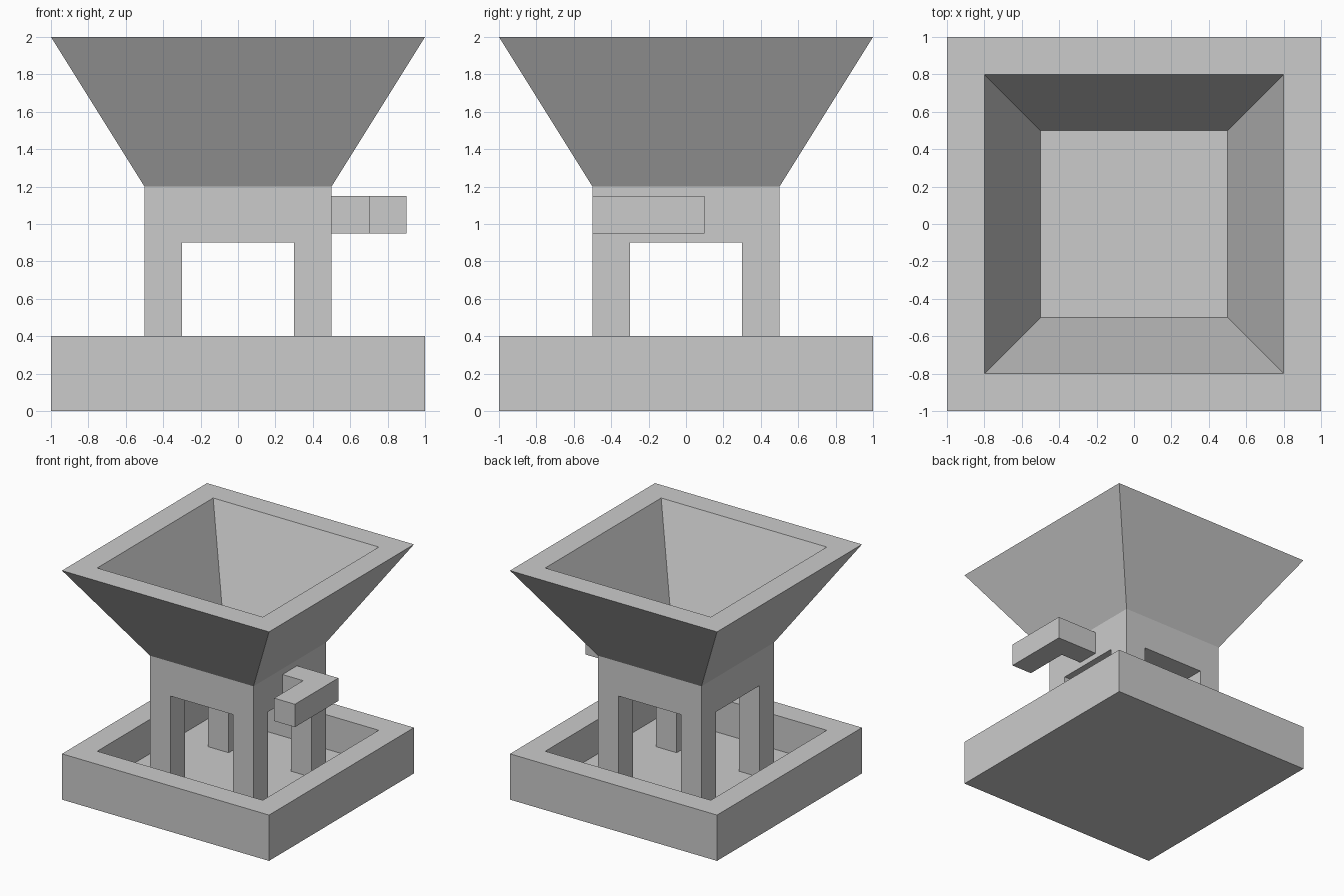
import bpy
import bmesh

if "Cube" in bpy.data.objects:
    bpy.data.objects.remove(bpy.data.objects["Cube"])


def finish(bm, name):
    bmesh.ops.remove_doubles(bm, verts=bm.verts, dist=1e-4)
    bmesh.ops.recalc_face_normals(bm, faces=bm.faces)
    bmesh.ops.dissolve_limit(bm, angle_limit=0.01, verts=bm.verts, edges=bm.edges)
    mesh = bpy.data.meshes.new(name)
    bm.to_mesh(mesh)
    bm.free()
    obj = bpy.data.objects.new(name, mesh)
    bpy.context.collection.objects.link(obj)
    return obj


def square_shell(name, profile, capped):
    """Skin square rings given as (half width, z)."""
    bm = bmesh.new()
    rings = [[bm.verts.new((sx * h, sy * h, z))
              for sx, sy in ((-1, -1), (1, -1), (1, 1), (-1, 1))]
             for h, z in profile]
    for a, b in zip(rings, rings[1:]):
        for i in range(4):
            j = (i + 1) % 4
            bm.faces.new((a[i], a[j], b[j], b[i]))
    if capped:
        bm.faces.new(rings[0][::-1])
        bm.faces.new(rings[-1])
    return finish(bm, name)


# Square tray base with a sunken floor
square_shell("tray_base", [(1, 0), (1, 0.4), (0.8, 0.4), (0.8, 0.1)], True)

# Flared hopper; the top of the body forms its floor
square_shell("hopper", [(0.5, 1.2), (1, 2), (0.8, 2), (0.5, 1.2)], False)

# Body block with four legs pulled down from its corners
bm = bmesh.new()
bmesh.ops.create_grid(bm, x_segments=3, y_segments=3, size=0.5)
for v in bm.verts:
    v.co.x, v.co.y = [(-1 if c < 0 else 1) * (0.5 if abs(c) > 0.4 else 0.3)
                      for c in v.co.xy]
    v.co.z = 0.9
corners = [f for f in bm.faces
           if min(abs(c) for c in f.calc_center_median().xy) > 0.3]
top = bmesh.ops.extrude_face_region(bm, geom=bm.faces[:], use_keep_orig=True)
for g in top["geom"]:
    if isinstance(g, bmesh.types.BMVert):
        g.co.z = 1.2
legs = bmesh.ops.extrude_discrete_faces(bm, faces=corners)
for f in legs["faces"]:
    for v in f.verts:
        v.co.z = 0.1
finish(bm, "body_with_legs")

# L-shaped crank handle on the right side
bm = bmesh.new()
outline = [(0.5, -0.1), (0.7, -0.1), (0.7, -0.5), (0.9, -0.5), (0.9, 0.1), (0.5, 0.1)]
face = bm.faces.new([bm.verts.new((x, y, 0.95)) for x, y in outline])
ext = bmesh.ops.extrude_face_region(bm, geom=[face], use_keep_orig=True)
for g in ext["geom"]:
    if isinstance(g, bmesh.types.BMVert):
        g.co.z = 1.15
finish(bm, "crank_handle")
